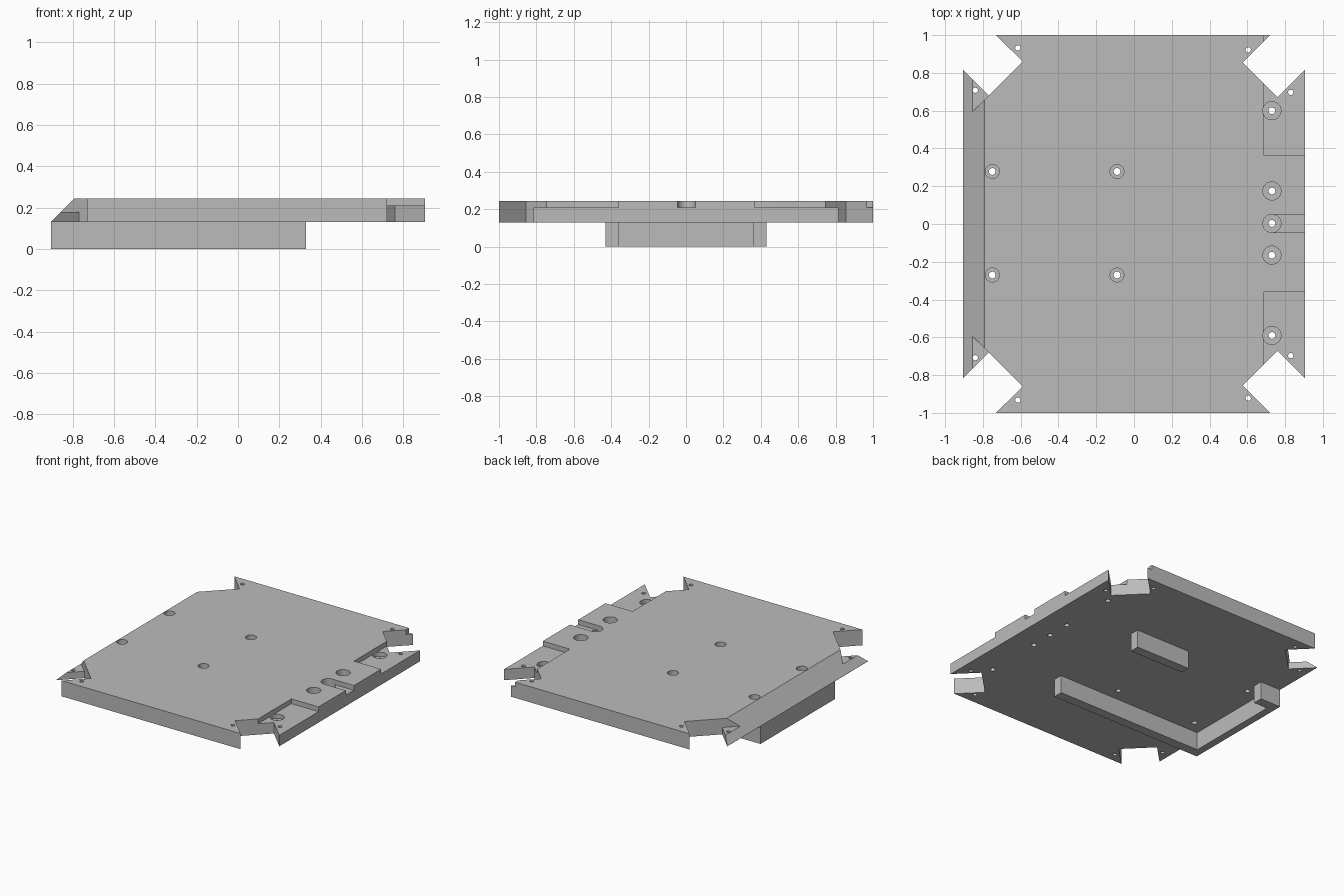
import bpy, bmesh, math
from mathutils import Vector

if "Cube" in bpy.data.objects:
    bpy.data.objects.remove(bpy.data.objects["Cube"], do_unlink=True)

grey = bpy.data.materials.new("plain grey")
grey.use_nodes = True
grey.diffuse_color = (0.5, 0.5, 0.5, 1)
grey.node_tree.nodes["Principled BSDF"].inputs["Base Color"].default_value = (0.5, 0.5, 0.5, 1)

BASE, TOP = 0.13, 0.245


def prism(name, points, lo, hi, along_y=False):
    """Extrude a flat outline along z, or along y for an x-z outline."""
    def place(p, h):
        return Vector((p[0], h, p[1])) if along_y else Vector((p[0], p[1], h))
    bm = bmesh.new()
    face = bm.faces.new([bm.verts.new(place(p, lo)) for p in points])
    ext = bmesh.ops.extrude_face_region(bm, geom=[face])
    moved = [v for v in ext["geom"] if isinstance(v, bmesh.types.BMVert)]
    shift = place((0, 0), hi - lo)
    bmesh.ops.translate(bm, verts=moved, vec=shift)
    bmesh.ops.recalc_face_normals(bm, faces=bm.faces)
    mesh = bpy.data.meshes.new(name)
    bm.to_mesh(mesh)
    bm.free()
    mesh.materials.append(grey)
    ob = bpy.data.objects.new(name, mesh)
    bpy.context.collection.objects.link(ob)
    return ob


def rect(x0, x1, y0, y1):
    return [(x0, y0), (x1, y0), (x1, y1), (x0, y1)]


def circle(x, y, r, n=32):
    return [(x + r * math.cos(math.tau * i / n), y + r * math.sin(math.tau * i / n))
            for i in range(n)]


def cut(points, lo, hi=0.4, along_y=False):
    """Carve a prism out of the plate."""
    cutter = prism("cutter", points, lo, hi, along_y)
    cutter.hide_render = True
    mod = plate.modifiers.new("cut", "BOOLEAN")
    mod.operation, mod.solver, mod.object = "DIFFERENCE", "EXACT", cutter
    bpy.ops.object.modifier_apply(modifier=mod.name)
    bpy.data.objects.remove(cutter, do_unlink=True)


# Plate outline with slanted corner notches
right = [(0.72, 1), (0.575, 0.855), (0.76, 0.67), (0.905, 0.815)]
left = [(-0.905, 0.815), (-0.77, 0.68), (-0.59, 0.86), (-0.73, 1)]
half = right[::-1] + left[::-1]
outline = half[:4] + half[4:]
outline += [(x, -y) for x, y in reversed(outline)]
plate = prism("plate", outline, BASE, TOP)
bpy.context.view_layer.objects.active = plate
plate.select_set(True)

# Sloping left edge and the flat ledges at its ends
cut([(-1, 0.036), (-0.691, 0.345), (-1, 0.345)], -1.2, 1.2, along_y=True)
for s in (1, -1):
    cut([(-0.70, 0.75 * s), (-0.95, 0.5 * s), (-0.95, 0.95 * s)], 0.18)

# Shallow recesses along the opposite edge
cut(rect(0.685, 1, 0.365, 1.1), 0.21)
cut(rect(0.685, 1, -0.9, -0.36), 0.21)
cut(rect(0.73, 1, -0.045, 0.05), 0.21)

# Counterbored screw holes
bores = [(0.73, y, 0.048) for y in (0.6, 0.175, 0.003, -0.165, -0.59)]
bores += [(x, y, 0.037) for x in (-0.75, -0.09) for y in (0.278, -0.27)]
for x, y, r in bores:
    cut(circle(x, y, r), 0.18)
    cut(circle(x, y, 0.018), 0)

# Small pin holes beside the notches
for s in (1, -1):
    for x, y in ((-0.615, 0.932), (0.605, 0.922), (-0.84, 0.708), (0.83, 0.697)):
        cut(circle(x, y * s, 0.014, 20), 0)

bpy.ops.object.shade_smooth_by_angle(angle=math.radians(30))

# Rails under the plate
prism("underside_corner_rail", [(-0.905, -0.43), (0.33, -0.43), (0.33, -0.36),
      (-0.85, -0.36), (-0.85, 0.36), (-0.74, 0.36), (-0.74, 0.43), (-0.905, 0.43)], 0, BASE)
prism("underside_short_rail", rect(-0.11, 0.33, 0.36, 0.43), 0, BASE)
